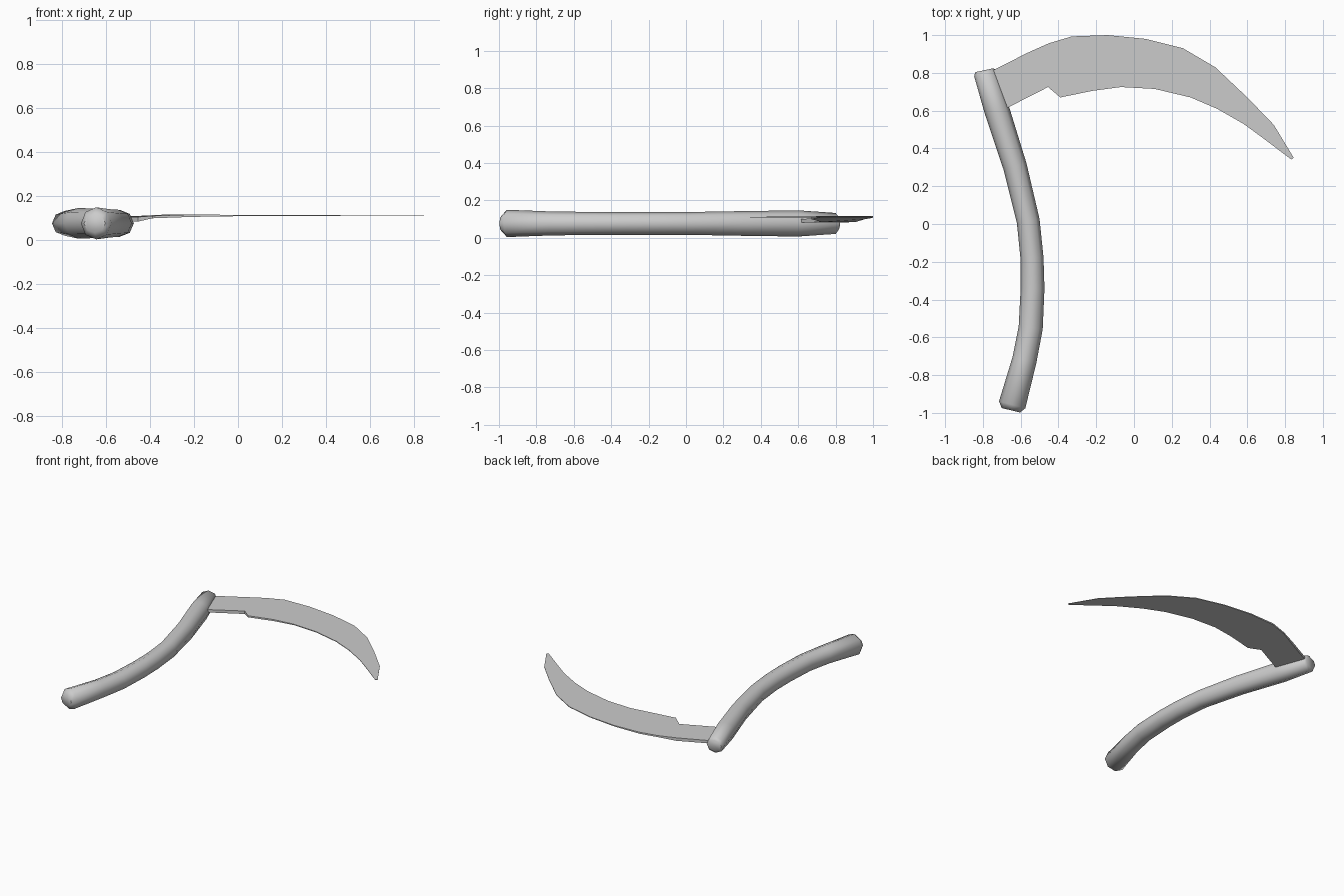
import bpy, bmesh, math
from mathutils import Vector


def finish(name, bm, angle):
    bmesh.ops.recalc_face_normals(bm, faces=bm.faces)
    mesh = bpy.data.meshes.new(name)
    bm.to_mesh(mesh)
    bm.free()
    ob = bpy.data.objects.new(name, mesh)
    bpy.context.collection.objects.link(ob)
    bpy.ops.object.select_all(action='DESELECT')
    ob.select_set(True)
    bpy.context.view_layer.objects.active = ob
    bpy.ops.object.shade_smooth_by_angle(angle=math.radians(angle))
    return ob


def loft(rings):
    """Skin a list of equal-sized vertex loops and cap both ends."""
    bm = bmesh.new()
    loops = [[bm.verts.new(p) for p in ring] for ring in rings]
    n = len(loops[0])
    for a, b in zip(loops, loops[1:]):
        for i in range(n):
            j = (i + 1) % n
            bm.faces.new((a[i], a[j], b[j], b[i]))
    bm.faces.new(loops[0])
    bm.faces.new(loops[-1])
    return bm


# Curved handle: centre x, centre y, in-plane radius, vertical radius
path = [(-0.652, -0.986, 0.050, 0.042), (-0.645, -0.957, 0.072, 0.073),
        (-0.580, -0.720, 0.065, 0.064), (-0.547, -0.550, 0.064, 0.062),
        (-0.537, -0.340, 0.063, 0.061), (-0.540, -0.180, 0.061, 0.061),
        (-0.560, 0.015, 0.061, 0.061), (-0.630, 0.305, 0.063, 0.066),
        (-0.725, 0.600, 0.067, 0.070), (-0.790, 0.800, 0.059, 0.056),
        (-0.793, 0.814, 0.048, 0.036)]
pts = [Vector((p[0], p[1], 0.077)) for p in path]
rings = []
for k, (x, y, rw, rz) in enumerate(path):
    t = (pts[min(k + 1, len(pts) - 1)] - pts[max(k - 1, 0)]).normalized()
    side = Vector((t.y, -t.x, 0))
    rings.append([pts[k] + side * rw * math.cos(a) + Vector((0, 0, rz * math.sin(a)))
                  for a in (i * math.tau / 8 for i in range(8))])
finish("handle", loft(rings), 50)

# Blade with tang: spine x, y, cutting edge x, y, bottom z, top z
stations = [(-0.775, 0.80, -0.700, 0.60, 0.080, 0.100),
            (-0.560, 0.908, -0.455, 0.725, 0.085, 0.106),
            (-0.450, 0.957, -0.390, 0.670, 0.100, 0.111),
            (-0.330, 0.993, -0.220, 0.705, 0.106, 0.117),
            (-0.140, 1.000, -0.070, 0.725, 0.109, 0.116),
            (0.060, 0.980, 0.110, 0.715, 0.110, 0.115),
            (0.260, 0.930, 0.300, 0.670, 0.110, 0.115),
            (0.430, 0.830, 0.440, 0.610, 0.110, 0.114),
            (0.600, 0.670, 0.580, 0.530, 0.110, 0.113),
            (0.740, 0.525, 0.680, 0.457, 0.110, 0.113),
            (0.846, 0.350, 0.832, 0.342, 0.110, 0.112)]
finish("blade", loft([[(sx, sy, lo), (sx, sy, hi), (ex, ey, hi), (ex, ey, lo)]
                      for sx, sy, ex, ey, lo, hi in stations]), 40)
